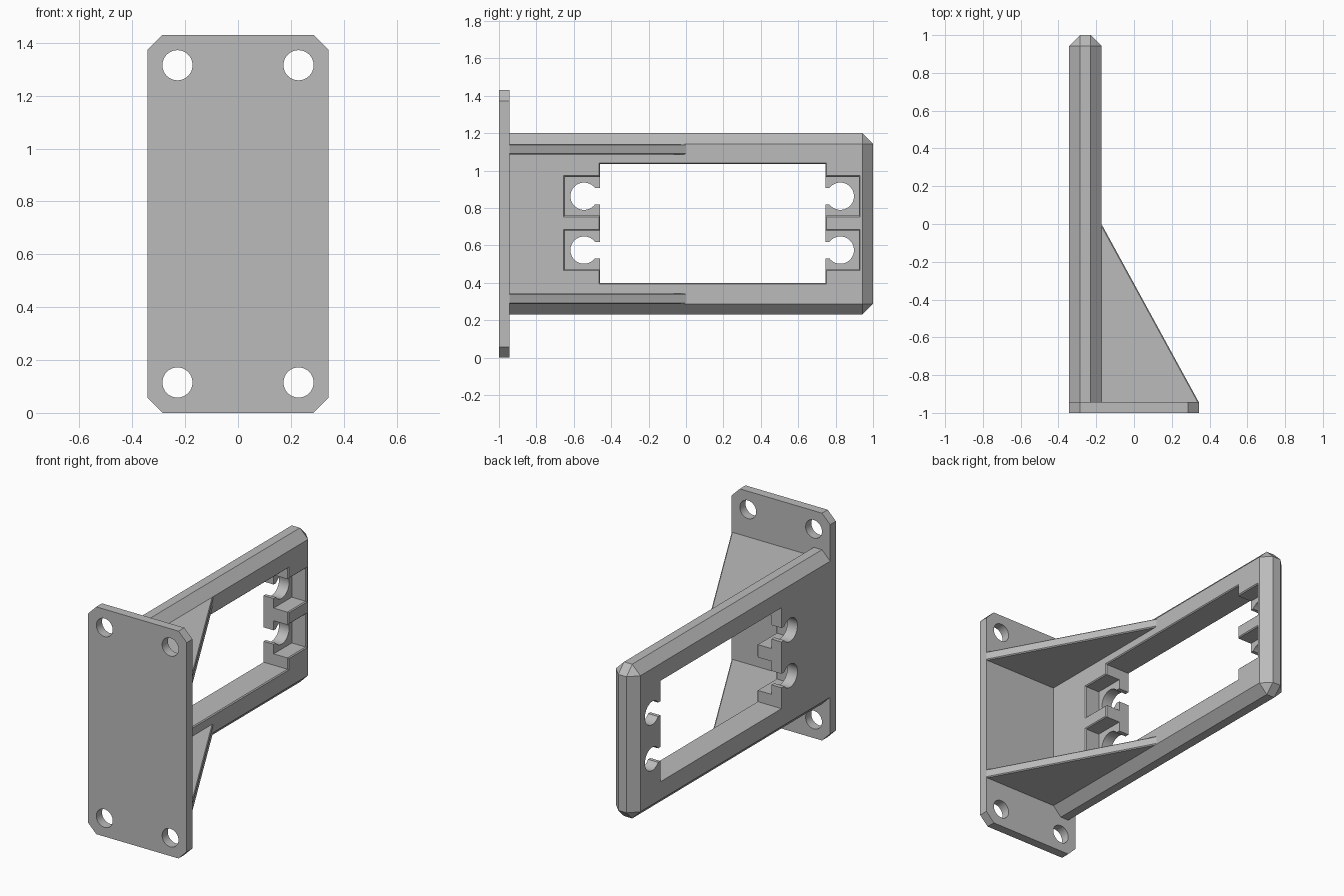
import bpy, bmesh, math
from mathutils import Vector

cube = bpy.data.objects.get("Cube")
if cube:
    bpy.data.objects.remove(cube, do_unlink=True)

grey = bpy.data.materials.new("plain grey")
grey.use_nodes = True
colour = (0.5, 0.5, 0.5, 1)
grey.diffuse_color = colour
grey.node_tree.nodes["Principled BSDF"].inputs["Base Color"].default_value = colour

HW = 0.343          # half width of the flange
T = 0.057           # plate thickness and chamfer size
BACK = -1 + T       # rear face of the flange
IN = -HW + 3 * T    # inner face of the arm
LIP = 0.006         # tiny edge break


def add_object(name, bm):
    bmesh.ops.recalc_face_normals(bm, faces=bm.faces)
    mesh = bpy.data.meshes.new(name)
    bm.to_mesh(mesh)
    bm.free()
    mesh.materials.append(grey)
    obj = bpy.data.objects.new(name, mesh)
    bpy.context.collection.objects.link(obj)
    return obj


def loft(name, rings):
    """Capped skin through rings of equal point count."""
    bm = bmesh.new()
    loops = [[bm.verts.new(p) for p in ring] for ring in rings]
    for a, b in zip(loops, loops[1:]):
        for i in range(len(a)):
            j = (i + 1) % len(a)
            bm.faces.new((a[i], a[j], b[j], b[i]))
    bm.faces.new(loops[0])
    bm.faces.new(loops[-1])
    return add_object(name, bm)


def rect(x, y0, y1, z0, z1, grow=0):
    y0, y1, z0, z1 = y0 - grow, y1 + grow, z0 - grow, z1 + grow
    return [(x, y0, z0), (x, y1, z0), (x, y1, z1), (x, y0, z1)]


def circle(centre, axis, r, n=48):
    pts = []
    for i in range(n):
        a = 2 * math.pi * i / n
        u, v = r * math.cos(a), r * math.sin(a)
        pts.append(Vector(centre) + Vector((0, u, v) if axis == "x" else (u, 0, v)))
    return pts


def cut(target, cutter):
    mod = target.modifiers.new("cut", "BOOLEAN")
    mod.operation = "DIFFERENCE"
    mod.solver = "EXACT"
    mod.object = cutter
    bpy.context.view_layer.objects.active = target
    bpy.ops.object.modifier_apply(modifier=mod.name)
    bpy.data.objects.remove(cutter, do_unlink=True)


def pocket(target, x0, y0, y1, z0, z1):
    """Rectangular cut from the inner face with a broken edge."""
    cut(target, loft("pocket_cutter", [
        rect(x0, y0, y1, z0, z1),
        rect(IN - LIP, y0, y1, z0, z1),
        rect(IN + LIP, y0, y1, z0, z1, 2 * LIP)]))


# Mounting flange with clipped corners and four bolt holes
H = 1.43
outline = [(-HW + T, 0), (HW - T, 0), (HW, T), (HW, H - T),
           (HW - T, H), (-HW + T, H), (-HW, H - T), (-HW, T)]
flange = loft("mounting_flange", [[(x, y, z) for x, z in outline] for y in (-1, BACK)])
for x in (-0.229, 0.229):
    for z in (0.115, H - 0.115):
        cut(flange, loft("bolt_cutter", [circle((x, y, z), "y", T) for y in (-1.1, -0.9)]))

# Arm plate, chamfered everywhere but at the flange
Z0, Z1 = 0.23, 1.2
bm = bmesh.new()
bmesh.ops.create_cube(bm, size=1)
for v in bm.verts:
    v.co = (-HW if v.co.x < 0 else IN, BACK if v.co.y < 0 else 1, Z0 if v.co.z < 0 else Z1)
edges = [e for e in bm.edges if max(v.co.y for v in e.verts) > 0]
bmesh.ops.bevel(bm, geom=edges, offset=T, segments=1, affect="EDGES", clamp_overlap=True)
arm = add_object("arm_plate", bm)

# Window, recesses and keyhole slots
W0, W1 = -0.46, 0.745
pocket(arm, -0.5, W0, W1, 0.4, 1.035)
FLOOR = -HW + 0.07
for z in (0.575, 0.863):
    pocket(arm, FLOOR, -0.648, W0 + 0.05, z - 0.104, z + 0.104)
    pocket(arm, FLOOR, W1 - 0.05, 0.925, z - 0.104, z + 0.104)
    for y, edge in ((-0.545, W0 + 0.05), (0.825, W1 - 0.05)):
        cut(arm, loft("hole_cutter", [circle((x, y, z), "x", 0.073) for x in (-0.5, -0.2)]))
        cut(arm, loft("slot_cutter", [rect(x, min(y, edge), max(y, edge), z - 0.044, z + 0.044)
                                      for x in (-0.5, -0.2)]))

# Triangular gussets with softened sloping edges
for name, z in (("lower_gusset", Z0 + T), ("upper_gusset", Z1 - 2 * T)):
    rings = []
    for dz, inset in ((0, LIP), (LIP, 0), (T - LIP, 0), (T, LIP)):
        rings.append([(IN - 0.01, BACK - 0.01, z + dz), (HW - inset, BACK - 0.01, z + dz),
                      (HW - inset, BACK, z + dz), (IN, -2 * inset, z + dz),
                      (IN - 0.01, -2 * inset, z + dz)])
    loft(name, rings)

# Smooth bores, crisp edges
bpy.ops.object.select_all(action="DESELECT")
for obj in (flange, arm):
    obj.select_set(True)
bpy.context.view_layer.objects.active = arm
bpy.ops.object.shade_smooth_by_angle(angle=math.radians(30))
